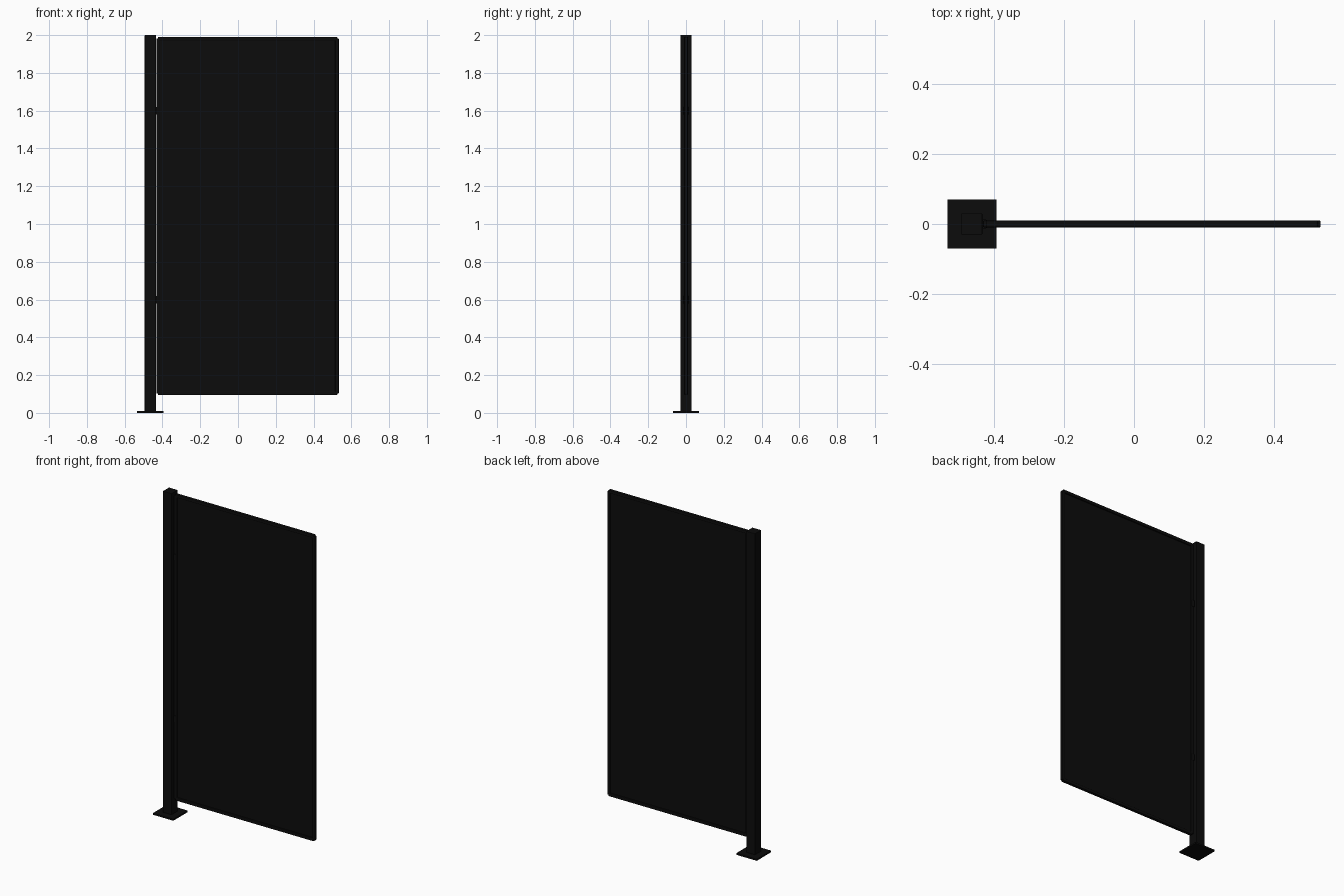
import bpy, math

if "Cube" in bpy.data.objects:
    bpy.data.objects.remove(bpy.data.objects["Cube"])

def material(name, v):
    m = bpy.data.materials.new(name)
    m.diffuse_color = (v, v, v, 1)
    m.use_nodes = True
    m.node_tree.nodes["Principled BSDF"].inputs["Base Color"].default_value = m.diffuse_color
    return m

black = material("matte black", 0.0035)

def finish(o, name, bevel):
    o.name = name
    o.data.materials.append(black)
    if bevel:
        b = o.modifiers.new("edges", 'BEVEL')
        b.width = bevel
        b.segments = 2

def box(name, x0, x1, y0, y1, z0, z1, bevel=0):
    bpy.ops.mesh.primitive_cube_add(size=1)
    o = bpy.context.object
    for v in o.data.vertices:
        v.co = ((x0 + x1) / 2 + v.co.x * (x1 - x0),
                (y0 + y1) / 2 + v.co.y * (y1 - y0),
                (z0 + z1) / 2 + v.co.z * (z1 - z0))
    finish(o, name, bevel)

PX = -0.464  # post centre

# Base plate and square post
box("base_plate", PX - 0.07, PX + 0.07, -0.07, 0.07, 0, 0.01)
box("post", PX - 0.03, PX + 0.03, -0.03, 0.03, 0.01, 2.0, 0.002)

# Frame around the panel
L, R, B, T, W = -0.432, 0.534, 0.094, 1.991, 0.02
for name, x in (("left_stile", L), ("right_stile", R - W)):
    box(name, x, x + W, -0.01, 0.01, B + 0.008, T - 0.008, 0.004)
for name, z in (("bottom_rail", B), ("top_rail", T - W)):
    box(name, L + 0.008, R - 0.008, -0.01, 0.01, z, z + W, 0.004)

# Infill sheet
box("panel_sheet", L + 0.01, R - 0.01, -0.003, 0.003, B + 0.01, T - 0.01)

# Hinges between post and panel
for name, z in (("lower_hinge", 0.6), ("upper_hinge", 1.6)):
    bpy.ops.mesh.primitive_cylinder_add(vertices=16, radius=0.013, depth=0.04,
                                        location=(-0.428, 0, z))
    o = bpy.context.object
    finish(o, name, 0)
    bpy.ops.object.shade_smooth_by_angle(angle=math.radians(35))
